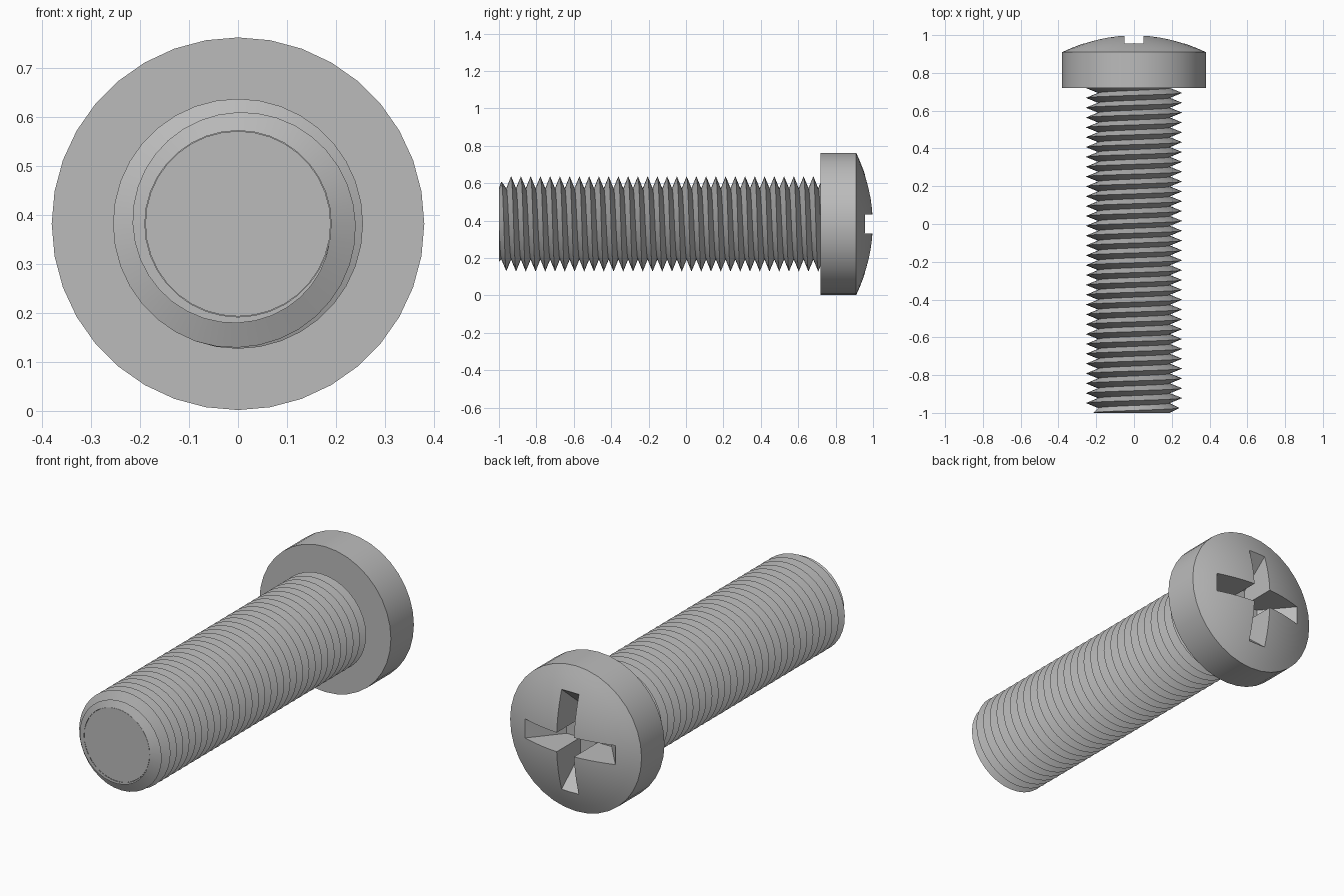
import bpy, bmesh, math

cube = bpy.data.objects.get("Cube")
if cube:
    bpy.data.objects.remove(cube, do_unlink=True)

SEG = 36            # sides around the axis
AXIS_Z = 0.382      # height of the screw axis
TIP, NECK, RIM, CROWN = -1.0, 0.72, 0.91, 1.0
ROOT, CREST, HEAD_R = 0.19, 0.255, 0.38
TURNS = 33
PITCH = (NECK - TIP) / TURNS

steel = bpy.data.materials.new("grey steel")
steel.use_nodes = True
steel.diffuse_color = (0.5, 0.5, 0.5, 1)
steel.node_tree.nodes["Principled BSDF"].inputs["Base Color"].default_value = steel.diffuse_color


def polar(r, y, angle):
    return (r * math.cos(angle), y, AXIS_Z - r * math.sin(angle))


def finish(bm, name):
    bmesh.ops.recalc_face_normals(bm, faces=bm.faces)
    mesh = bpy.data.meshes.new(name)
    bm.to_mesh(mesh)
    bm.free()
    mesh.materials.append(steel)
    obj = bpy.data.objects.new(name, mesh)
    bpy.context.collection.objects.link(obj)
    return obj


def smooth(obj):
    bpy.ops.object.select_all(action='DESELECT')
    obj.select_set(True)
    bpy.context.view_layer.objects.active = obj
    bpy.ops.object.shade_smooth_by_angle(angle=math.radians(30))


def lathe(name, profile):
    """Closed solid of revolution about the screw axis, from (radius, y) points."""
    bm = bmesh.new()
    rings = [[bm.verts.new(polar(r, y, math.tau * i / SEG)) for i in range(SEG)]
             for r, y in profile]
    for a, b in zip(rings, rings[1:]):
        for i in range(SEG):
            j = (i + 1) % SEG
            bm.faces.new((a[i], a[j], b[j], b[i]))
    bm.faces.new(rings[0])
    bm.faces.new(rings[-1])
    return finish(bm, name)


# Plain core, just inside the thread roots
core = lathe("shaft_core", [(ROOT - 0.001, TIP), (ROOT - 0.001, NECK + 0.01)])
smooth(core)

# Right-handed thread: a V ridge that grows over its first turn and is cut off flat at the tip
bm = bmesh.new()
rows = []
for i in range((TURNS + 1) * SEG + 1):
    turn = i / SEG
    base = TIP + PITCH * (turn - 1)
    crest = min(CREST, ROOT + 0.05 * turn)
    rows.append([bm.verts.new(polar(r, max(TIP, base + PITCH * k), math.tau * turn))
                 for r, k in ((ROOT, 0), (crest, 0.5), (ROOT, 1))])
for a, b in zip(rows, rows[1:]):
    for k in range(2):
        bm.faces.new((a[k], a[k + 1], b[k + 1], b[k]))
bm.faces.new(rows[-1])
bmesh.ops.remove_doubles(bm, verts=bm.verts, dist=0.00001)
thread = finish(bm, "thread")
smooth(thread)

# Head: straight rim and a shallow domed crown
dome = []
for i in range(9):
    r = HEAD_R * (1 - i / 8.2)
    dome.append((r, CROWN - (CROWN - RIM) * (r / HEAD_R) ** 2))
head = lathe("head", [(HEAD_R, NECK)] + dome)

# Cross recess: two slots with ends that slope inwards with depth
bpy.context.view_layer.objects.active = head
for axis in (0, 1):
    bm = bmesh.new()
    sides = []
    for w in (-0.05, 0.05):
        loop = []
        for along, y in ((-0.245, 1.01), (0.245, 1.01), (0.13, 0.8), (-0.13, 0.8)):
            if y > CROWN:       # carry the end slope up past the crown
                along *= 1.25
            x, z = (along, w) if axis == 0 else (w, along)
            loop.append(bm.verts.new((x, y, z + AXIS_Z)))
        sides.append(loop)
    bm.faces.new(sides[0])
    bm.faces.new(sides[1])
    for i in range(4):
        j = (i + 1) % 4
        bm.faces.new((sides[0][i], sides[0][j], sides[1][j], sides[1][i]))
    cutter = finish(bm, "slot_cutter")
    cutter.hide_render = True
    cut = head.modifiers.new("slot", 'BOOLEAN')
    cut.operation = 'DIFFERENCE'
    cut.solver = 'EXACT'
    cut.object = cutter
    bpy.context.view_layer.objects.active = head
    bpy.ops.object.modifier_apply(modifier=cut.name)
    bpy.data.objects.remove(cutter, do_unlink=True)
smooth(head)
